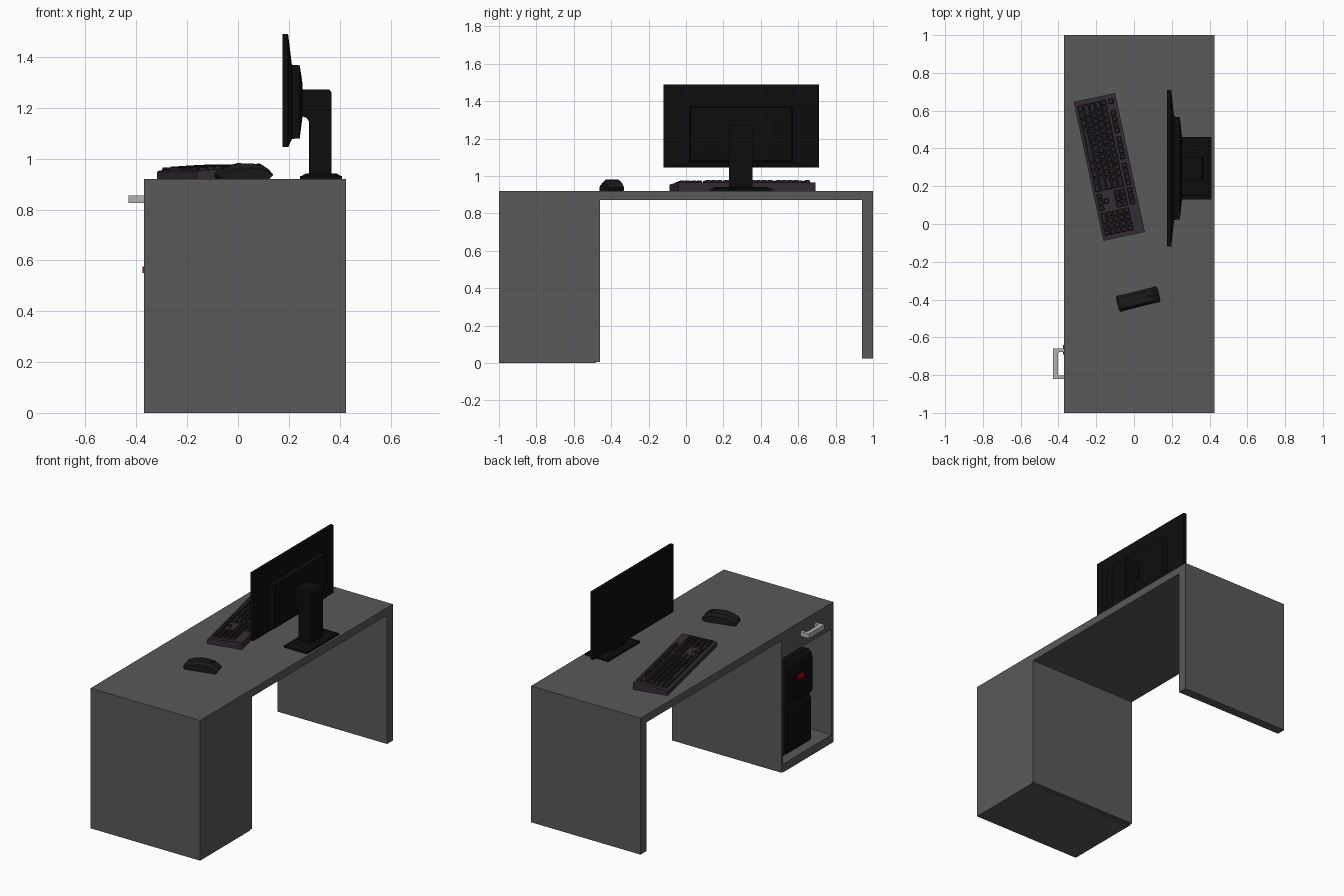
import bpy, bmesh, math
from mathutils import Matrix

if "Cube" in bpy.data.objects:
    bpy.data.objects.remove(bpy.data.objects["Cube"])

def mat(name, c):
    m = bpy.data.materials.new(name)
    m.diffuse_color = (*c, 1)
    m.use_nodes = True
    m.node_tree.nodes["Principled BSDF"].inputs["Base Color"].default_value = m.diffuse_color
    return m

DESK = mat("desk_grey", (0.10, 0.10, 0.10))
METAL = mat("handle_metal", (0.45, 0.45, 0.45))
BLACK = mat("black_plastic", (0.004, 0.004, 0.004))
DARK = mat("dark_plastic", (0.01, 0.01, 0.01))
BOARD = mat("keyboard_body", (0.035, 0.026, 0.035))
KEYS = mat("key_caps", (0.022, 0.017, 0.023))
RED = mat("red_button", (0.6, 0.0, 0.0))

def finish(name, bm, m, bevel=0, segs=1):
    bmesh.ops.recalc_face_normals(bm, faces=bm.faces)
    me = bpy.data.meshes.new(name)
    bm.to_mesh(me)
    bm.free()
    ob = bpy.data.objects.new(name, me)
    bpy.context.collection.objects.link(ob)
    me.materials.append(m)
    if bevel:
        mod = ob.modifiers.new("bevel", "BEVEL")
        mod.width, mod.segments = bevel, segs
    return ob

def loft(bm, rings):
    """Join rings of points into a closed solid."""
    vs = [[bm.verts.new(p) for p in r] for r in rings]
    n = len(vs[0])
    for a, b in zip(vs, vs[1:]):
        for i in range(n):
            bm.faces.new((a[i], a[(i + 1) % n], b[(i + 1) % n], b[i]))
    bm.faces.new(vs[0])
    bm.faces.new(vs[-1])

def add_box(bm, x, y, z, taper=0):
    ring = lambda h, t: [(x[0] + t, y[0] + t, h), (x[1] - t, y[0] + t, h),
                         (x[1] - t, y[1] - t, h), (x[0] + t, y[1] - t, h)]
    loft(bm, [ring(z[0], 0), ring(z[1], taper)])

def box(name, x, y, z, m, bevel=0, taper=0):
    bm = bmesh.new()
    add_box(bm, x, y, z, taper)
    return finish(name, bm, m, bevel)

def prism(name, prof, y, m, bevel=0, segs=1):
    """Extrude an xz profile along y."""
    bm = bmesh.new()
    loft(bm, [[(px, yy, pz) for px, pz in prof] for yy in y])
    return finish(name, bm, m, bevel, segs)

def stack_x(name, sections, m):
    """Loft yz rectangles (x, y0, y1, z0, z1) along x."""
    bm = bmesh.new()
    loft(bm, [[(x, a, c), (x, b, c), (x, b, d), (x, a, d)] for x, a, b, c, d in sections])
    return finish(name, bm, m)

# Desk: top, leg panel and open-fronted cabinet
X = (-0.37, 0.425)
box("desk_top", X, (-1, 1), (0.87, 0.92), DESK)
box("leg_panel", X, (0.94, 1), (0.025, 0.87), DESK)
box("cabinet_outer_side", X, (-1, -0.98), (0.0, 0.87), DESK)
box("cabinet_inner_side", X, (-0.48, -0.46), (0.005, 0.87), DESK)
box("cabinet_floor", X, (-0.98, -0.48), (0.0, 0.055), DESK)
box("cabinet_back", (0.405, 0.425), (-0.98, -0.48), (0.055, 0.87), DESK)
box("drawer", (-0.37, 0.405), (-0.98, -0.48), (0.75, 0.87), DESK)

# Drawer handle: U shape seen from above
bm = bmesh.new()
u = [(-0.37, -0.82), (-0.43, -0.82), (-0.43, -0.66), (-0.37, -0.66),
     (-0.37, -0.678), (-0.396, -0.678), (-0.403, -0.685), (-0.403, -0.795),
     (-0.396, -0.802), (-0.37, -0.802)]
loft(bm, [[(x, y, z) for x, y in u] for z in (0.825, 0.856)])
finish("drawer_handle", bm, METAL)

# Computer tower inside the cabinet
box("tower_case", (-0.32, 0.25), (-0.80, -0.53), (0.085, 0.68), BLACK)
prism("tower_front_upper", [(-0.32, 0.40), (-0.355, 0.40), (-0.365, 0.43), (-0.365, 0.63),
      (-0.355, 0.665), (-0.335, 0.685), (-0.32, 0.69)], (-0.80, -0.53), BLACK, 0.012, 2)
prism("tower_front_lower", [(-0.32, 0.085), (-0.35, 0.085), (-0.355, 0.11), (-0.355, 0.37),
      (-0.345, 0.395), (-0.32, 0.395)], (-0.795, -0.535), BLACK, 0.006)
for i, x in enumerate((-0.28, 0.21)):
    for j, y in enumerate((-0.77, -0.56)):
        box(f"tower_foot_{i}{j}", (x - 0.025, x + 0.025), (y - 0.02, y + 0.02), (0.055, 0.085), BLACK)
box("power_button", (-0.376, -0.36), (-0.69, -0.64), (0.55, 0.575), RED)

# Monitor: panel, rear housing, neck and foot
stack_x("monitor_panel", [(0.175, -0.12, 0.71, 1.045, 1.49), (0.197, -0.12, 0.71, 1.045, 1.49),
        (0.212, 0.02, 0.57, 1.077, 1.37)], BLACK)
stack_x("monitor_rear_housing", [(0.205, 0.02, 0.57, 1.077, 1.37), (0.243, 0.025, 0.565, 1.08, 1.367),
        (0.253, 0.12, 0.47, 1.16, 1.30)], BLACK)
prism("monitor_neck", [(0.245, 1.17), (0.27, 1.16), (0.28, 1.145), (0.28, 0.935), (0.368, 0.935),
      (0.368, 1.26), (0.36, 1.272), (0.245, 1.272)], (0.23, 0.355), BLACK)
box("monitor_foot", (0.243, 0.41), (0.13, 0.46), (0.92, 0.932), BLACK)
box("monitor_foot_top", (0.25, 0.405), (0.14, 0.45), (0.932, 0.942), BLACK, taper=0.018)

# Keyboard: local x runs along its length, local y towards the screen
place = Matrix.Translation((-0.131, 0.302, 0.92)) @ Matrix.Rotation(math.radians(-77.9), 4, "Z")
bm = bmesh.new()
side = [(-0.112, 0), (0.112, 0), (0.112, 0.044), (0.1, 0.046), (-0.1, 0.034), (-0.112, 0.028)]
loft(bm, [[(x, y, z) for y, z in side] for x in (-0.376, 0.376)])
finish("keyboard_body", bm, BOARD).matrix_world = place

U = 0.0315
one = [1] * 15
main = [[1.25, 1.25, 1.25, 6.25, 1.25, 1.25, 1.25, 1.25], [2.25] + one[:10] + [2.75],
        [1.75] + one[:11] + [2.25], [1.5] + one[:12] + [1.5], one[:13] + [2],
        [1, -1, 1, 1, 1, 1, -0.5, 1, 1, 1, 1, -0.5, 1, 1, 1, 1]]
nav = [[1, 1, 1], [-1, 1, -1], [-3], [1, 1, 1], [1, 1, 1], [1, 1, 1]]
pad = [[2, 1, 1], [1, 1, 1, 1], [1, 1, 1, 1], [1, 1, 1, 1], [1, 1, 1, 1], [-4]]
bm = bmesh.new()
for block, start in ((main, 0), (nav, 15.25), (pad, 18.5)):
    for r, row in enumerate(block):
        y = -0.1 + U * r + (0.008 if r == 5 else 0)
        x = -0.354 + start * U
        for w in row:              # negative widths are gaps
            if w > 0:
                z = 0.032 + r * 0.0022
                add_box(bm, (x + 0.002, x + w * U - 0.002), (y + 0.002, y + U - 0.002),
                        (z, z + 0.014), 0.004)
            x += abs(w) * U
finish("keyboard_keys", bm, KEYS).matrix_world = place

# Mouse: domed side profile with sloped flanks, and a scroll wheel
place = Matrix.Translation((0.022, -0.397, 0.92)) @ Matrix.Rotation(math.radians(14), 4, "Z")
prof = [(-0.105, 0), (-0.112, 0.018), (-0.1, 0.036), (-0.065, 0.051), (-0.02, 0.062), (0.03, 0.061),
        (0.07, 0.054), (0.095, 0.038), (0.112, 0.018), (0.098, 0)]
bm = bmesh.new()
loft(bm, [[(x * s, y, z * h) for x, z in prof] for y, s, h in
          ((-0.042, 0.96, 0.7), (-0.028, 1, 1), (0.028, 1, 1), (0.042, 0.96, 0.7))])
finish("mouse_body", bm, DARK).matrix_world = place
bm = bmesh.new()
bmesh.ops.create_cone(bm, cap_ends=True, segments=16, radius1=0.014, radius2=0.014, depth=0.011,
                      matrix=Matrix.Translation((0.06, 0, 0.047)) @ Matrix.Rotation(math.pi / 2, 4, "X"))
finish("mouse_wheel", bm, BLACK).matrix_world = place
